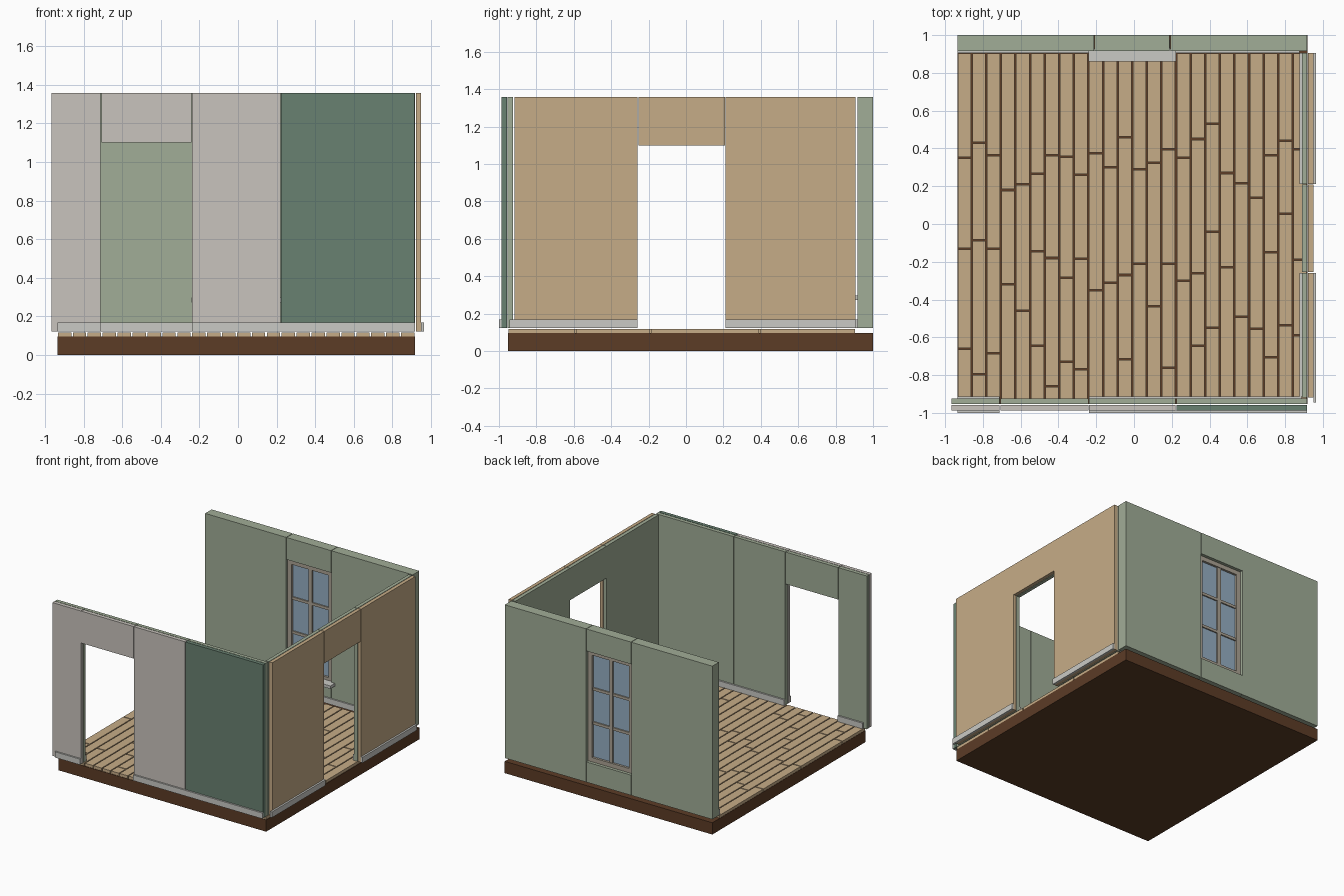
import bpy, bmesh
from mathutils import Vector

if "Cube" in bpy.data.objects:
    bpy.data.objects.remove(bpy.data.objects["Cube"])


def material(name, r, g, b):
    """Flat colour given as sRGB 0-255, stored as linear."""
    lin = [((c / 255 + 0.055) / 1.055) ** 2.4 for c in (r, g, b)]
    m = bpy.data.materials.new(name)
    m.diffuse_color = (*lin, 1)
    m.use_nodes = True
    m.node_tree.nodes["Principled BSDF"].inputs["Base Color"].default_value = m.diffuse_color
    return m


BROWN = material("dark brown", 92, 60, 38)
TAN = material("tan wood", 198, 172, 135)
SAGE = material("sage green", 161, 173, 151)
GREEN = material("deep green", 105, 129, 113)
GREY = material("warm grey", 201, 196, 189)
TRIM = material("pale trim", 202, 202, 197)
FRAME = material("taupe frame", 172, 163, 148)
GLASS = material("blue glass", 150, 175, 196)


def boxes(name, mat, specs):
    """One object made of boxes (x0, x1, y0, y1, z0, z1)."""
    bm = bmesh.new()
    for x0, x1, y0, y1, z0, z1 in specs:
        c = Vector((x0 + x1, y0 + y1, z0 + z1)) / 2
        s = (x1 - x0, y1 - y0, z1 - z0)
        made = bmesh.ops.create_cube(bm, size=1)["verts"]
        for v in made:
            v.co = Vector(a * b for a, b in zip(v.co, s)) + c
    me = bpy.data.meshes.new(name)
    bm.to_mesh(me)
    bm.free()
    me.materials.append(mat)
    ob = bpy.data.objects.new(name, me)
    bpy.context.collection.objects.link(ob)
    return ob


FLOOR, TOP, DOOR, SKIRT = 0.122, 1.358, 1.1, 0.168
G = 0.002  # half gap between wall panels

# Foundation slab
boxes("foundation", BROWN, [(-0.935, 0.918, -0.952, 1.0, 0, 0.095)])

# Floorboards: butt joint positions along each row
joints = [
    (-0.66, -0.13, 0.35), (-0.795, -0.085, 0.43), (-0.685, -0.13, 0.365),
    (-0.32, 0.18), (-0.46, 0.21), (-0.645, -0.145, 0.265),
    (-0.86, -0.18, 0.365), (-0.73, -0.285, 0.355), (-0.77, -0.185, 0.26),
    (-0.35, 0.375), (-0.31, 0.30), (-0.715, -0.27, 0.46),
    (-0.21, 0.29), (-0.435, 0.325), (-0.76, -0.21, 0.395),
    (-0.30, 0.35), (-0.645, -0.26, 0.45), (-0.55, -0.04, 0.53),
    (-0.23, 0.27), (-0.49, 0.215), (-0.555, 0.14),
    (-0.705, -0.15, 0.365), (-0.535, 0.055, 0.44), (-0.59, -0.19, 0.395)]
pitch = (0.918 + 0.937) / len(joints)
planks = []
for i, row in enumerate(joints):
    x0 = -0.937 + i * pitch
    ends = (-0.952, *row, 0.907)
    for a, b in zip(ends, ends[1:]):
        planks.append((x0 + 0.004, x0 + pitch - 0.004,
                       a + 0.004, b - 0.004, 0.095, 0.118))
boxes("floorboards", TAN, planks)


# Front wall: outer cladding and inner lining, with doorway
def front_panels(y0, y1, names):
    spans = [(-0.968, -0.71, FLOOR), (-0.71, -0.24, DOOR),
             (-0.24, 0.222, FLOOR), (0.222, 0.917, FLOOR)]
    for (a, b, z), (name, mat) in zip(spans, names):
        boxes(name, mat, [(a + G, b - G, y0, y1, z, TOP)])


front_panels(-0.987, -0.958, [("front_outer_left", GREY), ("front_outer_header", GREY),
                              ("front_outer_middle", GREY), ("front_outer_right", GREEN)])
front_panels(-0.954, -0.925, [("front_inner_left", SAGE), ("front_inner_header", SAGE),
                              ("front_inner_middle", SAGE), ("front_inner_right", SAGE)])
for name, y0, y1, xe in (("front_outer_skirting", -1.0, -0.987, 0.917),
                         ("front_inner_skirting", -0.925, -0.912, 0.888)):
    boxes(name, TRIM, [(-0.935, -0.712, y0, y1, FLOOR, SKIRT),
                       (-0.238, xe, y0, y1, FLOOR, SKIRT)])


# Right wall: tan outside, sage inside, with doorway
def side_panels(name, mat, x0, x1):
    boxes(name, mat, [(x0, x1, a + G, b - G, z, TOP) for a, b, z in
                      ((-0.92, -0.257, FLOOR), (-0.257, 0.21, DOOR),
                       (0.21, 0.907, FLOOR))])


side_panels("right_outer_wall", TAN, 0.921, 0.949)
side_panels("right_inner_wall", SAGE, 0.889, 0.917)
for name, x0, x1, ys in (("right_outer_skirting", 0.949, 0.964, -0.945),
                         ("right_inner_skirting", 0.876, 0.889, -0.912)):
    boxes(name, TRIM, [(x0, x1, ys, -0.259, FLOOR, SKIRT),
                       (x0, x1, 0.212, 0.905, FLOOR, SKIRT)])

# Back wall with window opening
WX0, WX1, WZ0, WZ1 = -0.21, 0.19, 0.285, 1.18
boxes("back_wall", SAGE, [
    (-0.935, WX0 - G, 0.917, 1.0, FLOOR, TOP),
    (WX1 + G, 0.917, 0.917, 1.0, FLOOR, TOP),
    (WX0 + G, WX1 - G, 0.917, 1.0, FLOOR, WZ0),
    (WX0 + G, WX1 - G, 0.917, 1.0, WZ1, TOP)])
boxes("back_skirting", TRIM, [(-0.935, 0.876, 0.905, 0.917, FLOOR, SKIRT)])

# Window: frame, bars, panes and inner sill
t = 0.035
mid = (WX0 + WX1) / 2
bars = [(WX0, WX0 + t, 0.93, 0.975, WZ0, WZ1), (WX1 - t, WX1, 0.93, 0.975, WZ0, WZ1),
        (WX0 + t, WX1 - t, 0.93, 0.975, WZ0, WZ0 + t),
        (WX0 + t, WX1 - t, 0.93, 0.975, WZ1 - t, WZ1),
        (mid - 0.015, mid + 0.015, 0.935, 0.97, WZ0 + t, WZ1 - t)]
for k in (1, 2):
    z = WZ0 + t + (WZ1 - WZ0 - 2 * t) * k / 3
    bars.append((WX0 + t, WX1 - t, 0.938, 0.967, z - 0.011, z + 0.011))
boxes("window_frame", FRAME, bars)
boxes("window_glass", GLASS, [(WX0 + t, WX1 - t, 0.948, 0.957, WZ0 + t, WZ1 - t)])
boxes("window_sill", TRIM, [(-0.24, 0.222, 0.86, 0.93, WZ0 - 0.012, WZ0 + 0.012)])
